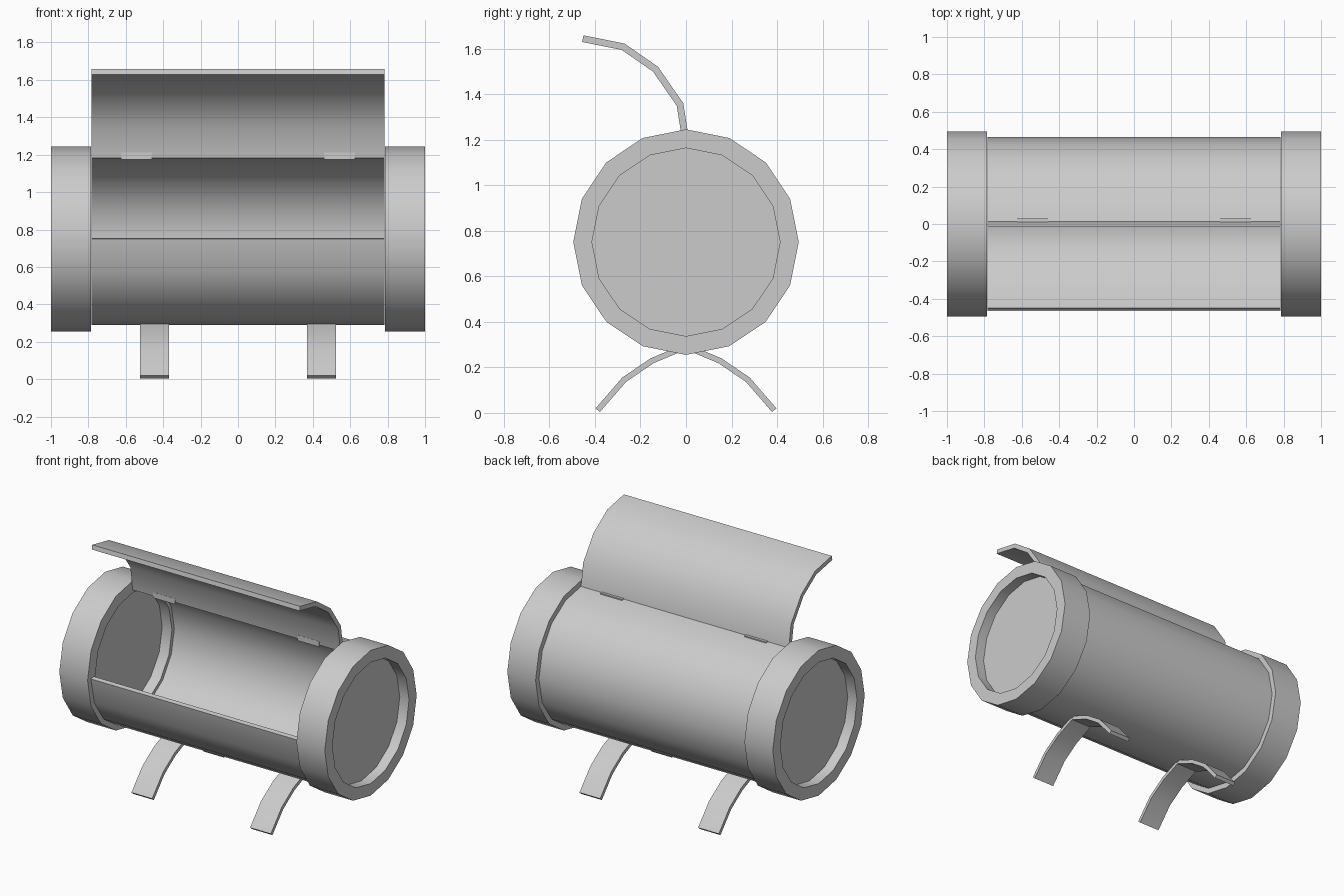
import bpy, bmesh
from math import sin, cos, pi, radians

if "Cube" in bpy.data.objects:
    bpy.data.objects.remove(bpy.data.objects["Cube"])

CZ = 0.75      # height of the drum axis
SIDES = 16


def finish(name, bm, thickness=0.0):
    me = bpy.data.meshes.new(name)
    bm.to_mesh(me)
    bm.free()
    ob = bpy.data.objects.new(name, me)
    bpy.context.collection.objects.link(ob)
    bpy.ops.object.select_all(action='DESELECT')
    ob.select_set(True)
    bpy.context.view_layer.objects.active = ob
    if thickness:
        mod = ob.modifiers.new("Thickness", 'SOLIDIFY')
        mod.thickness = thickness
        mod.offset = -1
        mod.use_even_offset = True
        bpy.ops.object.modifier_apply(modifier=mod.name)
    bpy.ops.object.shade_smooth_by_angle(angle=radians(30))
    return ob


def bent_sheet(name, pts, x0, x1, thickness):
    """Sheet following a (y, z) profile, thickened to the inside."""
    bm = bmesh.new()
    rows = [[bm.verts.new((x, y, z)) for x in (x0, x1)] for y, z in pts]
    for a, b in zip(rows, rows[1:]):
        bm.faces.new((a[0], a[1], b[1], b[0]))
    return finish(name, bm, thickness)


def revolve(name, profile, side):
    """Turn an (x, radius) profile about the drum axis."""
    bm = bmesh.new()
    rings = []
    for x, r in profile:
        rings.append([bm.verts.new((side * x, r * cos(2 * pi * i / SIDES),
                                    CZ + r * sin(2 * pi * i / SIDES)))
                      for i in range(SIDES)])
    for a, b in zip(rings, rings[1:]):
        for i in range(SIDES):
            j = (i + 1) % SIDES
            bm.faces.new((a[i], a[j], b[j], b[i]))
    bm.faces.new(rings[0])
    bm.faces.new(rings[-1])
    bmesh.ops.recalc_face_normals(bm, faces=bm.faces)
    return finish(name, bm)


def box(name, lo, hi):
    bm = bmesh.new()
    bmesh.ops.create_cube(bm, size=1)
    for v in bm.verts:
        v.co = [(l + h) / 2 + c * (h - l) for l, h, c in zip(lo, hi, v.co)]
    return finish(name, bm)


# Drum body: three quarters of a tube, open at the upper front
body = [(0.464 * sin(k * pi / 8), CZ + 0.46 * cos(k * pi / 8)) for k in range(13)]
bent_sheet("drum_body", body, -0.783, 0.783, 0.03)

# Lid swung open above the drum
lid = [(-0.45, 1.658), (-0.27, 1.622), (-0.123, 1.52), (-0.012, 1.36), (0.015, 1.19)]
bent_sheet("lid", lid, -0.783, 0.783, 0.03)

# Recessed end caps, hinges and arched legs on both sides
cap = [(0.93, 0.413), (1.0, 0.413), (1.0, 0.495),
       (0.787, 0.495), (0.787, 0.413), (0.86, 0.413)]
half_leg = [(0.155, 0.24), (0.28, 0.155), (0.397, 0.02)]
leg = [(-y, z) for y, z in reversed(half_leg)] + [(0, 0.305)] + half_leg
for side, label in ((-1, "left"), (1, "right")):
    revolve(label + "_end_cap", cap, side)
    hx = side * 0.543
    box(label + "_hinge", (hx - 0.082, -0.02, 1.175), (hx + 0.082, 0.03, 1.212))
    lx = side * 0.447
    bent_sheet(label + "_legs", leg, lx - 0.078, lx + 0.078, 0.025)
